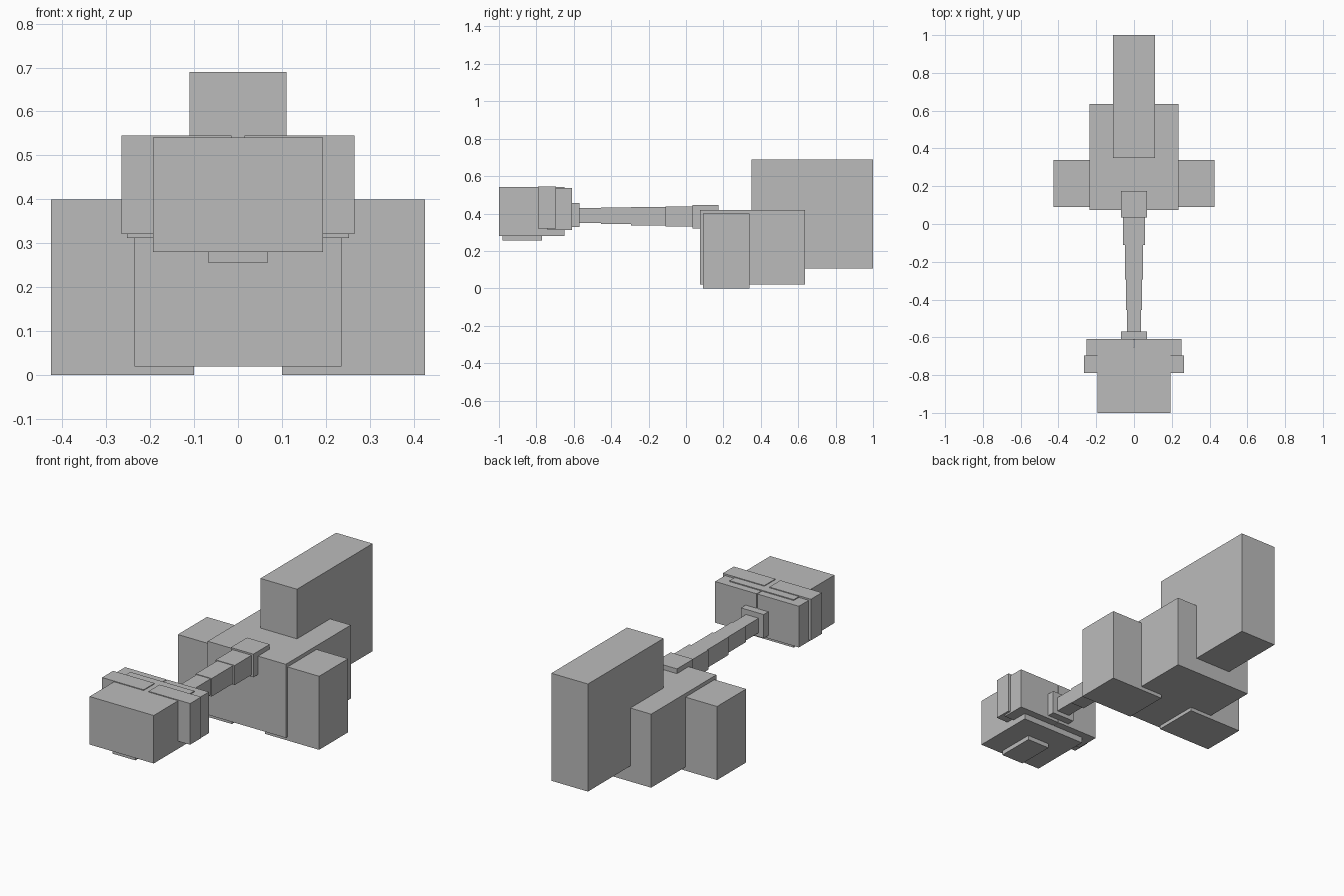
import bpy
from mathutils import Matrix, Vector

cube = bpy.data.objects.get("Cube")
if cube:
    bpy.data.objects.remove(cube, do_unlink=True)

import bmesh

grey = bpy.data.materials.new("plain_grey")
grey.use_nodes = True
GREY = (0.5, 0.5, 0.5, 1)
grey.diffuse_color = GREY
grey.node_tree.nodes["Principled BSDF"].inputs["Base Color"].default_value = GREY


def box(name, x, y, z):
    """Box spanning the given (low, high) range on each axis."""
    lo, hi = (Vector(v) for v in zip(x, y, z))
    bm = bmesh.new()
    bmesh.ops.create_cube(bm, size=1, matrix=Matrix.Diagonal((*(hi - lo), 1)))
    mesh = bpy.data.meshes.new(name)
    bm.to_mesh(mesh)
    bm.free()
    mesh.materials.append(grey)
    obj = bpy.data.objects.new(name, mesh)
    obj.location = (lo + hi) / 2
    bpy.context.collection.objects.link(obj)


def centred(name, half, y, z):
    box(name, (-half, half), y, z)


def pair(name, x, y, z):
    box("left_" + name, x, y, z)
    box("right_" + name, (-x[1], -x[0]), y, z)


# Body, tail and feet
centred("body", 0.235, (0.075, 0.635), (0.02, 0.42))
centred("tail", 0.11, (0.35, 1.0), (0.105, 0.69))
pair("leg", (0.1, 0.425), (0.09, 0.34), (0, 0.4))

# Neck, stepping down in thickness towards the head
centred("neck_base", 0.068, (0.035, 0.175), (0.32, 0.446))
centred("neck_lower", 0.057, (-0.11, 0.04), (0.33, 0.437))
centred("neck_middle", 0.048, (-0.295, -0.11), (0.336, 0.434))
centred("neck_upper", 0.042, (-0.455, -0.295), (0.344, 0.431))
centred("neck_top", 0.038, (-0.575, -0.455), (0.35, 0.429))
centred("neck_collar", 0.068, (-0.615, -0.57), (0.328, 0.457))

# Head with chin, side frills and rear halves
centred("head", 0.193, (-1.0, -0.65), (0.28, 0.541))
centred("chin", 0.068, (-0.98, -0.77), (0.256, 0.29))
pair("frill", (0.015, 0.265), (-0.79, -0.695), (0.321, 0.545))
pair("head_rear", (0.002, 0.252), (-0.74, -0.61), (0.312, 0.536))
